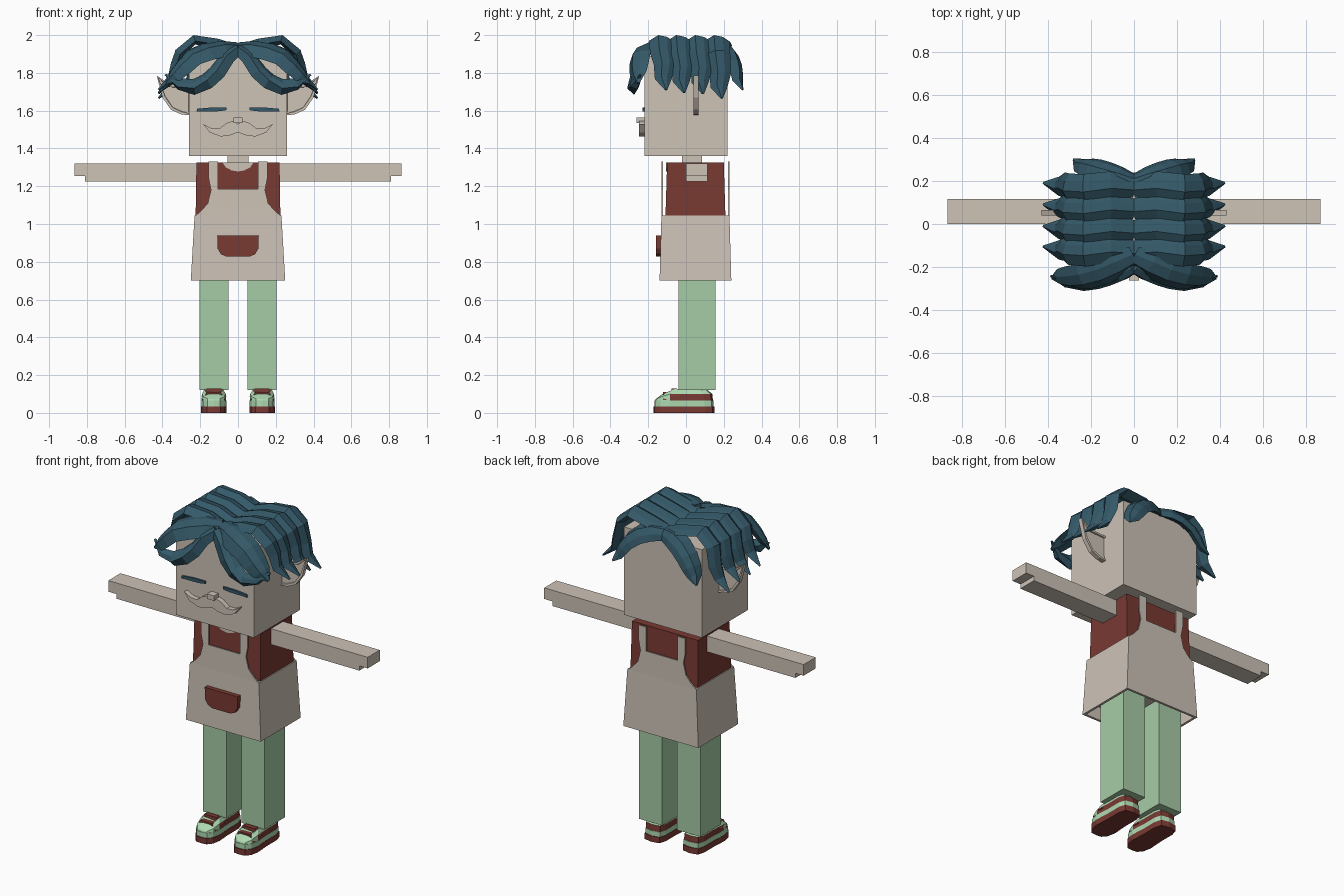
import bpy
import bmesh
from mathutils import Vector

if "Cube" in bpy.data.objects:
    bpy.data.objects.remove(bpy.data.objects["Cube"], do_unlink=True)


def material(name, rgb):
    mat = bpy.data.materials.new(name)
    mat.use_nodes = True
    mat.diffuse_color = (*rgb, 1)
    mat.node_tree.nodes["Principled BSDF"].inputs["Base Color"].default_value = (*rgb, 1)
    return mat


BEIGE = material("beige", (0.61, 0.54, 0.47))
RED = material("brick red", (0.19, 0.041, 0.032))
GREEN = material("leg green", (0.38, 0.60, 0.38))
MINT = material("shoe mint", (0.42, 0.69, 0.44))
TEAL = material("hair teal", (0.034, 0.098, 0.138))


def finish(name, bm, *mats):
    bmesh.ops.recalc_face_normals(bm, faces=bm.faces)
    mesh = bpy.data.meshes.new(name)
    bm.to_mesh(mesh)
    bm.free()
    for mat in mats:
        mesh.materials.append(mat)
    obj = bpy.data.objects.new(name, mesh)
    bpy.context.collection.objects.link(obj)
    return obj


def skin(bm, rings):
    """Join rings of equal length into a closed solid."""
    rings = [[bm.verts.new(p) for p in ring] for ring in rings]
    n = len(rings[0])
    for a, b in zip(rings, rings[1:]):
        for i in range(n):
            j = (i + 1) % n
            bm.faces.new((a[i], a[j], b[j], b[i]))
    bm.faces.new(rings[0])
    bm.faces.new(rings[-1])
    bmesh.ops.recalc_face_normals(bm, faces=bm.faces)


def block(bottom, top):
    """Tapered box; each end is x0, x1, y0, y1, z."""
    bm = bmesh.new()
    skin(bm, [[(x0, y0, z), (x1, y0, z), (x1, y1, z), (x0, y1, z)]
              for x0, x1, y0, y1, z in (bottom, top)])
    return bm


def box(name, x0, x1, y0, y1, z0, z1, mat):
    return finish(name, block((x0, x1, y0, y1, z0), (x0, x1, y0, y1, z1)), mat)


def prism(outline, lo, hi, axis="y"):
    bm = bmesh.new()
    skin(bm, [[(u, d, v) if axis == "y" else (u, v, d) for u, v in outline]
              for d in (lo, hi)])
    return bm


def mirrored(half):
    """Complete a right-hand outline across x = 0."""
    return half + [(-u, v) for u, v in reversed(half) if u > 0]


# Head, neck and torso
box("head", -0.26, 0.26, -0.22, 0.22, 1.36, 1.89, BEIGE)
box("neck", -0.055, 0.055, -0.02, 0.085, 1.30, 1.37, BEIGE)
finish("shirt", block((-0.225, 0.225, -0.11, 0.21, 1.0),
                      (-0.22, 0.22, -0.10, 0.20, 1.325)), RED)
neckline = mirrored([(0, 1.278), (0.035, 1.284), (0.065, 1.30), (0.082, 1.325)])
finish("neckline", prism(neckline, -0.107, -0.1), BEIGE)

# Apron skirt, hollow underneath
bm = block((-0.25, 0.25, -0.14, 0.24, 0.70), (-0.23, 0.23, -0.13, 0.23, 1.045))
base = [f for f in bm.faces if f.normal.z < -0.9]
bmesh.ops.inset_individual(bm, faces=base, thickness=0.02, depth=0)
bmesh.ops.inset_individual(bm, faces=base, thickness=0.001, depth=-0.08)
finish("apron_skirt", bm, BEIGE)

# Apron bibs with straps, front and back
bib = mirrored([(0.105, 1.185), (0.105, 1.33), (0.155, 1.33), (0.155, 1.24),
                (0.143, 1.18), (0.16, 1.11), (0.195, 1.07), (0.23, 1.04)])
finish("front_bib", prism(bib, -0.13, -0.122), BEIGE)
finish("back_bib", prism(bib, 0.222, 0.23), BEIGE)
pocket = mirrored([(0.06, 0.827), (0.09, 0.84), (0.108, 0.87), (0.11, 0.94)])
finish("pocket", prism(pocket, -0.16, -0.13), RED)

# Face
moustache = mirrored([(0, 1.53), (0.03, 1.545), (0.06, 1.535), (0.10, 1.505),
                      (0.14, 1.507), (0.185, 1.53), (0.15, 1.485),
                      (0.09, 1.463), (0.04, 1.47), (0, 1.485)])
# The centre points belong to one half only
finish("moustache", prism(moustache, -0.25, -0.215), BEIGE)
box("nose", -0.024, 0.024, -0.262, -0.215, 1.535, 1.565, BEIGE)

ear = [(0.25, 1.575), (0.30, 1.58), (0.355, 1.605), (0.40, 1.67),
       (0.43, 1.785), (0.36, 1.74), (0.25, 1.73)]
arm = [(0.21, 1.225), (0.81, 1.225), (0.81, 1.253), (0.865, 1.253),
       (0.865, 1.32), (0.21, 1.32)]
eye = [(0.06, 1.603), (0.10, 1.597), (0.22, 1.595), (0.215, 1.61),
       (0.14, 1.617), (0.06, 1.617)]
sole = mirrored([(0, -0.172), (0.035, -0.168), (0.058, -0.14), (0.068, -0.09),
                 (0.062, 0), (0.062, 0.10), (0.05, 0.14), (0, 0.15)])


def shoe_top(y):
    return 0.127 - max(0, -0.06 - y) * 0.42


for side, s in (("left", 1), ("right", -1)):
    flip = lambda pts: [(s * u, v) for u, v in pts]
    # Pointed ear with a sunken middle
    bm = prism(flip(ear), 0.04, 0.066)
    flats = [f for f in bm.faces if abs(f.normal.y) > 0.9]
    bmesh.ops.inset_individual(bm, faces=flats, thickness=0.014, depth=0)
    bmesh.ops.inset_individual(bm, faces=flats, thickness=0.002, depth=-0.008)
    finish(side + "_ear", bm, BEIGE)
    finish(side + "_closed_eye", prism(flip(eye), -0.23, -0.215), TEAL)
    finish(side + "_arm", prism(flip(arm), 0.0, 0.115), BEIGE)

    # Leg
    xs = sorted((s * 0.05, s * 0.205))
    box(side + "_leg", *xs, -0.04, 0.155, 0.12, 0.80, GREEN)

    # Shoe: sole, midsole, upper and straps
    cx = s * 0.128
    plan = lambda k: [(cx + u * k, v * k) for u, v in sole]
    finish(side + "_sole", prism(plan(1), 0, 0.035, "z"), RED)
    finish(side + "_midsole", prism(plan(0.97), 0.035, 0.065, "z"), MINT)
    bm = bmesh.new()
    skin(bm, [[(x, y, 0.065) for x, y in plan(0.95)],
              [(x, y, min(0.1, shoe_top(y) - 0.012)) for x, y in plan(0.93)],
              [(x, y, shoe_top(y)) for x, y in plan(0.72)]])
    for f in bm.faces:
        c = f.calc_center_median()
        f.material_index = int(c.y > -0.07 and c.z < 0.1 and abs(f.normal.z) < 0.5)
    finish(side + "_shoe_upper", bm, MINT, RED)
    for i, y in enumerate((-0.115, -0.07)):
        z = shoe_top(y)
        w = 0.052 + 0.004 * i
        finish("%s_shoe_strap_%d" % (side, i + 1),
               block((cx - w - 0.01, cx + w + 0.01, y - 0.008, y + 0.03, z - 0.035),
                     (cx - w * 0.7, cx + w * 0.7, y - 0.008, y + 0.022, z + 0.006)), RED)


# Hair: ridged, tapering locks swept along paths away from the parting
SECTION = [(-1, -0.1), (-0.45, 0.7), (0.25, 1), (1, -0.1), (0, -0.7)]
TAPER = [0.75, 1, 1.05, 1, 0.9, 0.7, 0.1]


def lock(bm, path, centre, width, depth, s):
    pts = [Vector(p) for p in path]
    rings = []
    for i, p in enumerate(pts):
        along = (pts[min(i + 1, len(pts) - 1)] - pts[max(i - 1, 0)]).normalized()
        across = along.cross(p - Vector(centre)).normalized()
        out = across.cross(along)
        k = TAPER[i]
        ring = [p + across * (u * width * k) + out * (v * depth * min(1, k + 0.1))
                for u, v in SECTION]
        rings.append([(s * q.x, q.y, q.z) for q in ring])
    skin(bm, rings)


# Side sweep: x, drift in y, z
SWEEP = [(0, 0, 1.915), (0.11, 0.01, 1.945), (0.23, -0.005, 1.965),
         (0.305, 0, 1.90), (0.325, 0.012, 1.82), (0.35, 0.005, 1.745),
         (0.42, 0.02, 1.685)]
FRONT_LOW = [(0, -0.2, 1.92), (0.06, -0.23, 1.875), (0.11, -0.25, 1.80),
             (0.165, -0.265, 1.75), (0.235, -0.275, 1.72), (0.31, -0.27, 1.735),
             (0.385, -0.24, 1.785)]
FRONT_HIGH = [(0, -0.15, 1.925), (0.08, -0.19, 1.925), (0.16, -0.225, 1.91),
              (0.235, -0.245, 1.88), (0.29, -0.25, 1.825), (0.335, -0.25, 1.78),
              (0.38, -0.25, 1.74)]
BACK = [(0, 0.2, 1.91), (0.07, 0.225, 1.91), (0.135, 0.245, 1.885),
        (0.19, 0.262, 1.84), (0.225, 0.27, 1.79), (0.25, 0.275, 1.745),
        (0.28, 0.3, 1.705)]
ROWS = [(-0.125, 0.02), (-0.03, 0.005), (0.07, 0), (0.17, -0.025)]

bm = bmesh.new()
for s in (1, -1):
    for y, lift in ROWS:
        path = [(x, y + d, z + (lift if i > 3 else 0))
                for i, (x, d, z) in enumerate(SWEEP)]
        lock(bm, path, (0, y, 1.65), 0.064, 0.03, s)
    lock(bm, FRONT_HIGH, (0, 0, 1.72), 0.075, 0.035, s)
    lock(bm, FRONT_LOW, (0, 0, 1.72), 0.047, 0.035, s)
    lock(bm, BACK, (0, 0, 1.72), 0.06, 0.03, s)
# Seat the hair so its crown sits at full height
rise = 2.0 - max(v.co.z for v in bm.verts)
bmesh.ops.translate(bm, verts=bm.verts, vec=(0, 0, rise))
finish("hair", bm, TEAL)
